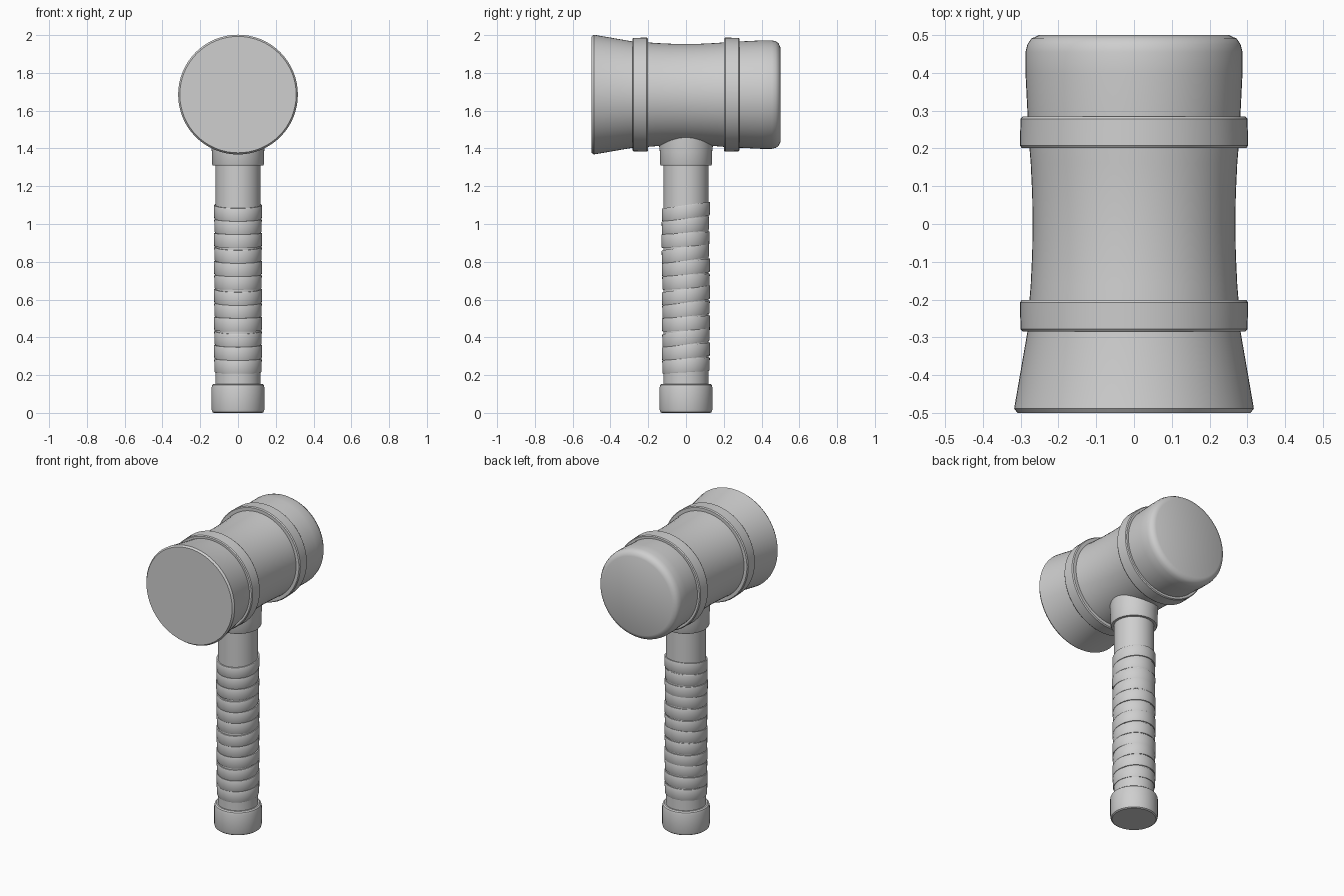
import bpy, bmesh, math
from mathutils import Matrix, Vector

cube = bpy.data.objects.get("Cube")
if cube:
    bpy.data.objects.remove(cube, do_unlink=True)

grey = bpy.data.materials.new("plain_grey")
grey.use_nodes = True
COLOUR = (0.62, 0.62, 0.62, 1)
grey.diffuse_color = COLOUR
grey.node_tree.nodes["Principled BSDF"].inputs["Base Color"].default_value = COLOUR

HEAD_Z = 1.685
# Turns the z axis of a lathed part into y, at the height of the head
HEAD_FRAME = Matrix.Translation((0, 0, HEAD_Z)) @ Matrix.Rotation(-math.pi / 2, 4, "X")


def lathe(name, profile, frame=None, segments=64, closed=False):
    """Spin (radius, height) points around z; cap the ends or close the loop."""
    bm = bmesh.new()
    rings = []
    for r, z in profile:
        rings.append([bm.verts.new((r * math.cos(a), r * math.sin(a), z))
                      for a in (math.tau * i / segments for i in range(segments))])
    pairs = list(zip(rings, rings[1:]))
    if closed:
        pairs.append((rings[-1], rings[0]))
    else:
        bm.faces.new(rings[0])
        bm.faces.new(rings[-1])
    for low, high in pairs:
        for i in range(segments):
            j = (i + 1) % segments
            bm.faces.new((low[i], low[j], high[j], high[i]))
    if frame:
        bm.transform(frame)
    bmesh.ops.recalc_face_normals(bm, faces=bm.faces)
    mesh = bpy.data.meshes.new(name)
    bm.to_mesh(mesh)
    bm.free()
    mesh.materials.append(grey)
    obj = bpy.data.objects.new(name, mesh)
    bpy.context.collection.objects.link(obj)
    bpy.ops.object.select_all(action="DESELECT")
    obj.select_set(True)
    bpy.context.view_layer.objects.active = obj
    bpy.ops.object.shade_smooth_by_angle(angle=math.radians(32))
    return obj


# Head: flared front, pinched waist, rounded back
waist = [(0.268 + 0.2 * y * y, y) for y in (-0.24, -0.16, -0.08, 0, 0.08, 0.16, 0.24)]
lathe("mallet_head",
      [(0.308, -0.5), (0.317, -0.488), (0.281, -0.28)] + waist +
      [(0.282, 0.3), (0.287, 0.4), (0.287, 0.455), (0.282, 0.475),
       (0.272, 0.49), (0.25, 0.5)], HEAD_FRAME)

# Bands around the head
for side, label in ((-1, "front"), (1, "back")):
    lathe(label + "_band",
          [(0.26, side * 0.201), (0.297, side * 0.201), (0.302, side * 0.208),
           (0.3, side * 0.278), (0.295, side * 0.284), (0.26, side * 0.284)],
          HEAD_FRAME, closed=True)

# Handle, collar under the head and pommel
lathe("handle", [(0.119, 0.1), (0.119, 1.5)])
lathe("collar", [(0.115, 1.31), (0.134, 1.31), (0.138, 1.318),
                 (0.138, 1.38), (0.142, 1.41), (0.142, 1.5)])
lathe("pommel", [(0.129, 0), (0.136, 0.005), (0.14, 0.018), (0.14, 0.135),
                 (0.136, 0.148), (0.128, 0.154), (0.115, 0.154)])

# Grip wrap: overlapping rings, each leaning up towards the back
COUNT, PITCH = 12, 0.074
for i in range(COUNT):
    z = 0.215 + i * PITCH
    lean = Matrix.Identity(4)
    lean[2][1] = 0.1 + 0.04 * (i % 3 - 1)
    shift = Vector((0, -0.003 if i in (8, 9, 10) else 0, z))
    swell = 0.002 * (i % 2)
    lathe(f"grip_wrap_{i + 1}",
          [(0.112, 0), (0.122 + swell, 0), (0.124 + swell, 0.004),
           (0.126 + swell, PITCH * 0.9), (0.124 + swell, PITCH * 0.96),
           (0.112, PITCH * 0.96)],
          Matrix.Translation(shift) @ lean, closed=True)
